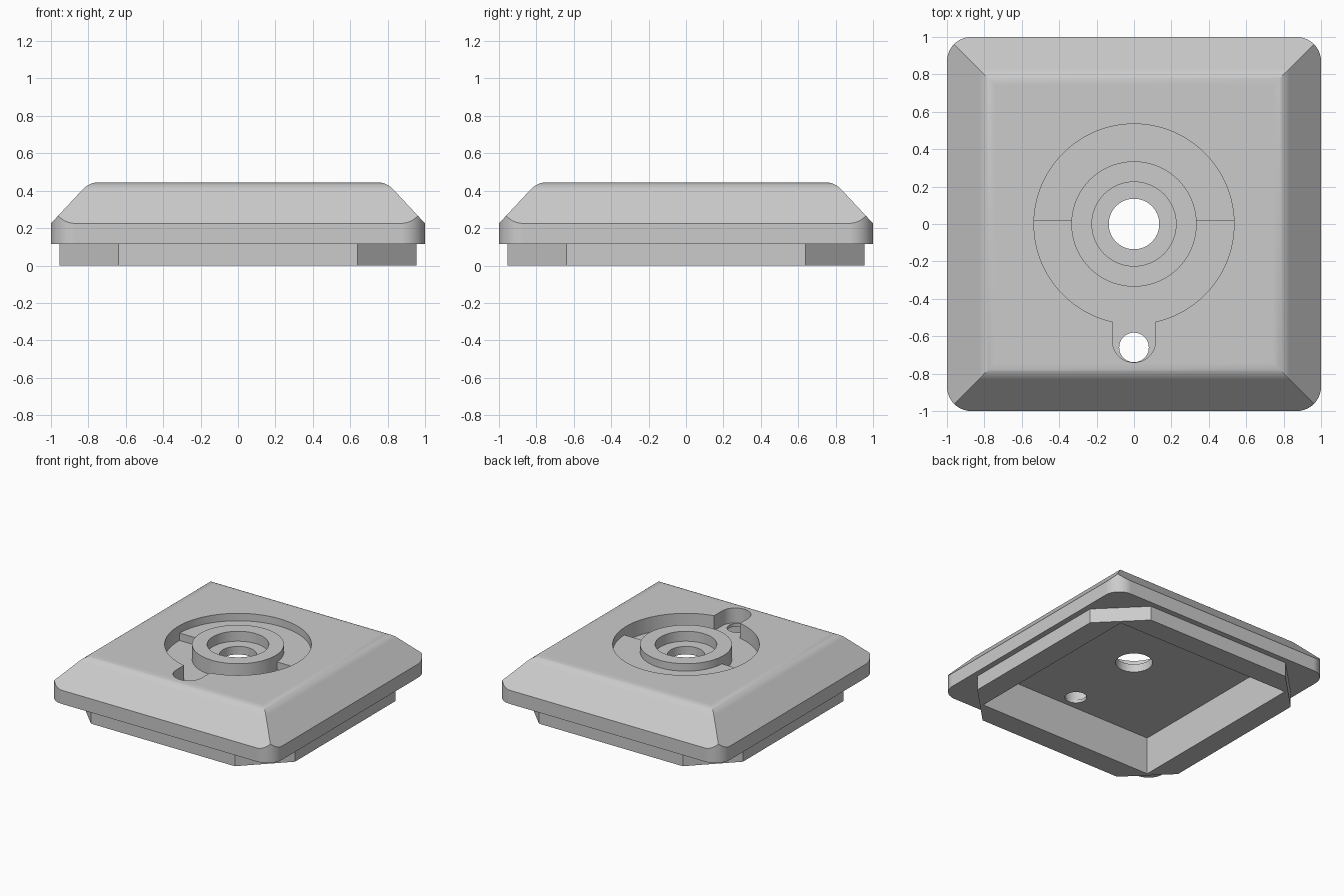
import bpy, bmesh
from math import sin, cos, tan, asin, pi, radians

old = bpy.data.objects.get("Cube")
if old:
    bpy.data.objects.remove(old, do_unlink=True)

grey = bpy.data.materials.new("plain grey")
grey.use_nodes = True
shade = (0.6, 0.6, 0.6, 1)
grey.diffuse_color = shade
grey.node_tree.nodes["Principled BSDF"].inputs["Base Color"].default_value = shade

TOP, LIP, BASE, CEILING = 0.445, 0.225, 0.115, 0.30
SHALLOW, DEEP, BORE = 0.385, 0.325, 0.365
ABOVE, STEP_Y = 0.6, 0.02


def loft(name, rings):
    """Closed solid through matching rings of points, lowest first."""
    bm = bmesh.new()
    loops = [[bm.verts.new(p) for p in ring] for ring in rings]
    n = len(loops[0])
    for a, b in zip(loops, loops[1:]):
        for i in range(n):
            j = (i + 1) % n
            bm.faces.new((a[i], a[j], b[j], b[i]))
    bm.faces.new(loops[0][::-1])
    bm.faces.new(loops[-1])
    bmesh.ops.recalc_face_normals(bm, faces=bm.faces)
    mesh = bpy.data.meshes.new(name)
    bm.to_mesh(mesh)
    bm.free()
    mesh.materials.append(grey)
    ob = bpy.data.objects.new(name, mesh)
    bpy.context.collection.objects.link(ob)
    return ob


def prism(name, outline, z0, z1):
    return loft(name, [[(x, y, z) for x, y in outline] for z in (z0, z1)])


def arc(r, a0, a1, n, cx=0, cy=0):
    return [(cx + r * cos(a0 + (a1 - a0) * i / n), cy + r * sin(a0 + (a1 - a0) * i / n))
            for i in range(n + 1)]


def circle(r, n=64, cy=0):
    return arc(r, 0, 2 * pi, n, cy=cy)[:-1]


def square(h):
    return [(h, h), (-h, h), (-h, -h), (h, -h)]


def combine(target, other, operation):
    mod = target.modifiers.new(operation.lower(), 'BOOLEAN')
    mod.operation, mod.solver, mod.object = operation, 'EXACT', other
    bpy.context.view_layer.objects.active = target
    bpy.ops.object.modifier_apply(modifier=mod.name)
    bpy.data.objects.remove(other, do_unlink=True)


# Cover: rounded square block trimmed by a sloped roof with a soft top edge
corner, h = 0.13, 1 - 0.13
outline = []
for k, (sx, sy) in enumerate(((1, 1), (-1, 1), (-1, -1), (1, -1))):
    outline += arc(corner, k * pi / 2, (k + 1) * pi / 2, 10, sx * h, sy * h)
body = prism("cover_plate", outline, BASE, ABOVE)

slope, soft = radians(47), 0.12
edge = 1 - (TOP - LIP) / tan(slope) - soft * tan(slope / 2)
profile = [(1.2, LIP - 0.2 * tan(slope))]
for i in range(9):
    a = slope * (1 - i / 8)
    profile.append((edge + soft * sin(a), TOP - soft + soft * cos(a)))
roof = loft("roof_trim", [[(x, y, z) for x, y in square(w)] for w, z in profile])
combine(body, roof, 'INTERSECT')

# Foot: square with cut corners
f, c = 0.955, 0.64
foot = prism("foot", [(f, c), (c, f), (-c, f), (-f, c), (-f, -c), (-c, -f), (c, -f), (f, -c)],
             0, BASE + 0.03)
combine(body, foot, 'UNION')

# Hollow underside
combine(body, prism("hollow", square(0.78), -0.1, CEILING), 'DIFFERENCE')


# Ring recess: shallow rear half and deep front half around the central boss
def half_ring(name, front, floor, outer=0.535, inner=0.335):
    ao, ai = asin(STEP_Y / outer), asin(STEP_Y / inner)
    if front:
        pts = arc(outer, pi - ao, 2 * pi + ao, 48) + arc(inner, 2 * pi + ai, pi - ai, 48)
    else:
        pts = arc(outer, ao, pi - ao, 48) + arc(inner, pi - ai, ai, 48)
    return prism(name, pts, floor, ABOVE)


combine(body, half_ring("front_recess", True, DEEP), 'DIFFERENCE')
combine(body, half_ring("rear_recess", False, SHALLOW), 'DIFFERENCE')

# Round-ended slot opening off the deep half
w = 0.115
slot = [(w, -0.45), (-w, -0.45)] + arc(w, pi, 2 * pi, 24, cy=-0.625)
combine(body, prism("slot", slot, DEEP, ABOVE), 'DIFFERENCE')

# Counterbore, centre hole and small slot hole
for name, r, y, floor in (("counterbore", 0.225, 0, BORE), ("centre_hole", 0.135, 0, 0.1),
                          ("slot_hole", 0.079, -0.66, 0.1)):
    combine(body, prism(name, circle(r, cy=y), floor, ABOVE), 'DIFFERENCE')

# Smooth curves, crisp edges
bpy.ops.object.select_all(action='DESELECT')
body.select_set(True)
bpy.context.view_layer.objects.active = body
bpy.ops.object.shade_smooth_by_angle(angle=radians(25))
mod = body.modifiers.new("flat_faces", 'WEIGHTED_NORMAL')
mod.keep_sharp = True
